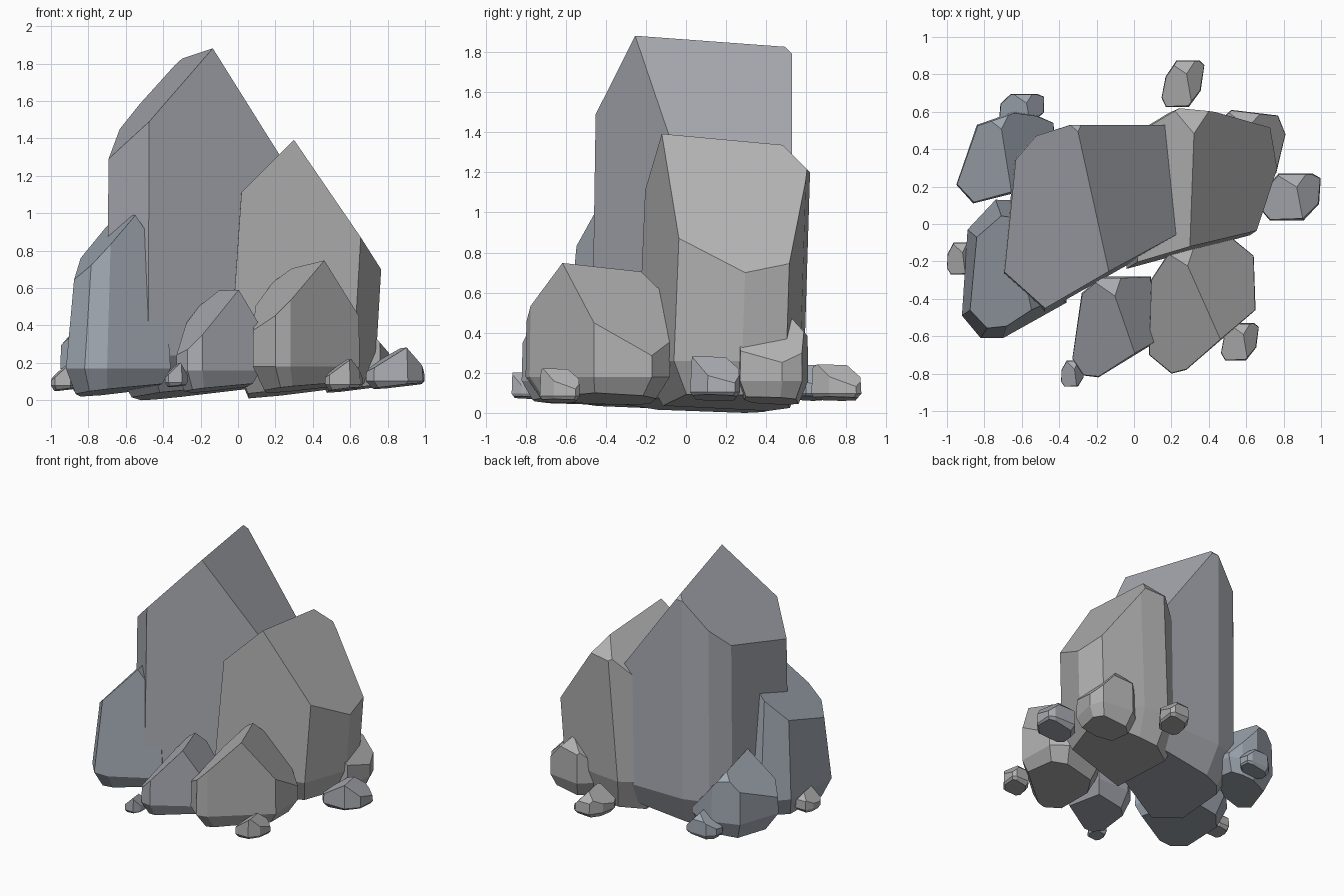
import bpy, bmesh
from mathutils import Vector

BLUE, GREY, WARM = (0.36, 0.40, 0.45, 1), (0.41, 0.42, 0.46, 1), (0.45, 0.45, 0.45, 1)
mats = {}


def tint(col):
    if col not in mats:
        mats[col] = bpy.data.materials.new("stone_%d" % len(mats))
        mats[col].diffuse_color = col
    return mats[col]


def cut(bm, co, no):
    """Slice away everything on the normal side and cap the hole."""
    bmesh.ops.bisect_plane(bm, geom=bm.verts[:] + bm.edges[:] + bm.faces[:], dist=1e-5,
                           plane_co=co, plane_no=Vector(no).normalized(), clear_outer=True)
    rim = [e for e in bm.edges if e.is_boundary]
    if rim:
        bmesh.ops.holes_fill(bm, edges=rim, sides=0)


def rock(name, foot, base, waist, roofs, col, under=0.72, taper=0.95, lean=(0, 0), tilt=(0.12, -0.05)):
    """Faceted boulder: footprint rings, tilted underside, roof planes z = pz + a(x-px) + b(y-py)."""
    cx = sum(p[0] for p in foot) / len(foot)
    cy = sum(p[1] for p in foot) / len(foot)
    top = max(r[2] for r in roofs) + 0.3
    bm = bmesh.new()
    for z, s, k in ((base, under, 0), (waist, 1.0, 0), (top, taper, 1)):
        for x, y in foot:
            bm.verts.new((cx + (x - cx) * s + k * lean[0], cy + (y - cy) * s + k * lean[1], z))
    bmesh.ops.convex_hull(bm, input=bm.verts)
    # underside rises from its lowest corner
    low = min(foot, key=lambda p: tilt[0] * p[0] + tilt[1] * p[1])
    cut(bm, (cx + (low[0] - cx) * under, cy + (low[1] - cy) * under, base), (tilt[0], tilt[1], -1))
    for px, py, pz, a, b in roofs:
        cut(bm, (px, py, pz), (-a, -b, 1))
    bmesh.ops.dissolve_limit(bm, angle_limit=0.02, verts=bm.verts[:], edges=bm.edges[:])
    bmesh.ops.recalc_face_normals(bm, faces=bm.faces[:])
    me = bpy.data.meshes.new(name)
    bm.to_mesh(me)
    bm.free()
    me.materials.append(tint(col))
    bpy.context.collection.objects.link(bpy.data.objects.new(name, me))


# tall main rock
rock("main_rock",
     [(-0.70, -0.27), (-0.48, -0.47), (0.30, -0.03), (0.34, 0.40), (0.22, 0.53),
      (-0.34, 0.53), (-0.53, 0.47), (-0.64, 0.34)], 0.0, 0.24,
     [(-0.14, -0.23, 1.88, 1.06, 0.16), (-0.14, -0.23, 1.88, -1.39, -0.38),
      (-0.30, 0.49, 1.83, 0, -1)], GREY, 0.7, 0.97, (0, 0.01))

# second rock on the right
rock("right_rock",
     [(-0.04, -0.24), (0.62, -0.06), (0.74, 0.28), (0.70, 0.50), (0.38, 0.57),
      (0.18, 0.59), (-0.05, 0.45)], 0.01, 0.26,
     [(0.30, -0.09, 1.39, -1.45, -0.04), (0.30, -0.09, 1.39, 1.04, -0.13),
      (0.32, 0.48, 1.34, 0, -1)], WARM, 0.74, 0.98, (0.09, 0.05))

# blue rock at the front left
rock("left_rock",
     [(-0.92, -0.49), (-0.82, -0.61), (-0.70, -0.61), (-0.36, -0.42), (-0.42, 0.12),
      (-0.74, 0.13), (-0.89, -0.03)], 0.02, 0.17,
     [(-0.55, -0.45, 0.99, 1.05, 0.2), (-0.55, -0.45, 0.99, -1.4, -0.3)], BLUE, 0.75, 0.68,
     (0.03, 0))

# low rock at the back left
rock("back_left_rock",
     [(-0.95, 0.21), (-0.86, 0.11), (-0.66, 0.16), (-0.42, 0.35), (-0.43, 0.54),
      (-0.52, 0.58), (-0.64, 0.60), (-0.84, 0.53)], 0.04, 0.17,
     [(-0.66, 0.20, 0.58, 1.0, 0.05), (-0.66, 0.20, 0.58, -1.2, -0.3),
      (-0.68, 0.50, 0.56, 0.2, -1)], BLUE, 0.72, 0.92)

# front rocks
rock("front_right_rock",
     [(0.08, -0.70), (0.20, -0.80), (0.28, -0.78), (0.65, -0.46), (0.64, -0.17),
      (0.53, -0.08), (0.22, -0.10), (0.09, -0.30)], 0.04, 0.18,
     [(0.45, -0.59, 0.745, 0.92, 0.30), (0.45, -0.59, 0.745, -1.1, -0.6),
      (0.28, -0.22, 0.70, 0.1, -1)], WARM, 0.74, 0.97)
rock("front_middle_rock",
     [(-0.33, -0.72), (-0.27, -0.81), (-0.19, -0.82), (0.12, -0.63), (0.09, -0.28),
      (-0.18, -0.28), (-0.28, -0.37)], 0.04, 0.16,
     [(-0.01, -0.65, 0.59, 1.02, 0.34), (-0.01, -0.65, 0.59, -1.4, -0.5),
      (-0.12, -0.36, 0.56, 0.1, -1)], GREY, 0.74, 0.93)

# small rock at the back right
rock("back_right_rock",
     [(0.44, 0.30), (0.60, 0.25), (0.76, 0.27), (0.81, 0.48), (0.77, 0.58),
      (0.52, 0.61), (0.42, 0.52)], 0.04, 0.16,
     [(0.61, 0.50, 0.48, -1.15, 0), (0.61, 0.50, 0.48, 0.9, 0.1),
      (0.60, 0.52, 0.48, 0, -1.1)], WARM, 0.72, 0.95)

# scattered pebbles: centre, half sizes, base, top, skew
unit = [(-1, -0.6), (-0.7, -1), (0.5, -1), (1, -0.3), (1, 0.8), (0.7, 1), (-0.5, 1), (-0.95, 0.3)]
pebbles = [(-0.93, -0.185, 0.07, 0.085, 0.05, 0.19, 0, WARM),
           (-0.60, 0.62, 0.12, 0.075, 0.06, 0.24, 0, BLUE),
           (0.26, 0.75, 0.12, 0.125, 0.06, 0.24, 0.15, WARM),
           (0.84, 0.145, 0.16, 0.125, 0.06, 0.28, 0.05, GREY),
           (0.565, -0.63, 0.105, 0.10, 0.05, 0.22, 0.12, WARM),
           (-0.33, -0.80, 0.06, 0.07, 0.07, 0.20, 0, GREY)]
for i, (cx, cy, rx, ry, z0, z1, k, col) in enumerate(pebbles):
    foot = [(cx + rx * (u * (1 - k) + k * v), cy + ry * v) for u, v in unit]
    h = (z1 - z0) / rx
    rock("pebble_%d" % (i + 1), foot, z0, z0 + 0.2 * (z1 - z0),
         [(cx + 0.25 * rx, cy, z1, 0.45 * h, 0.1), (cx + 0.25 * rx, cy, z1, -0.7 * h, -0.2),
          (cx, cy + 0.5 * ry, z1 - 0.01, 0, -0.9)], col, 0.75, 0.8)
